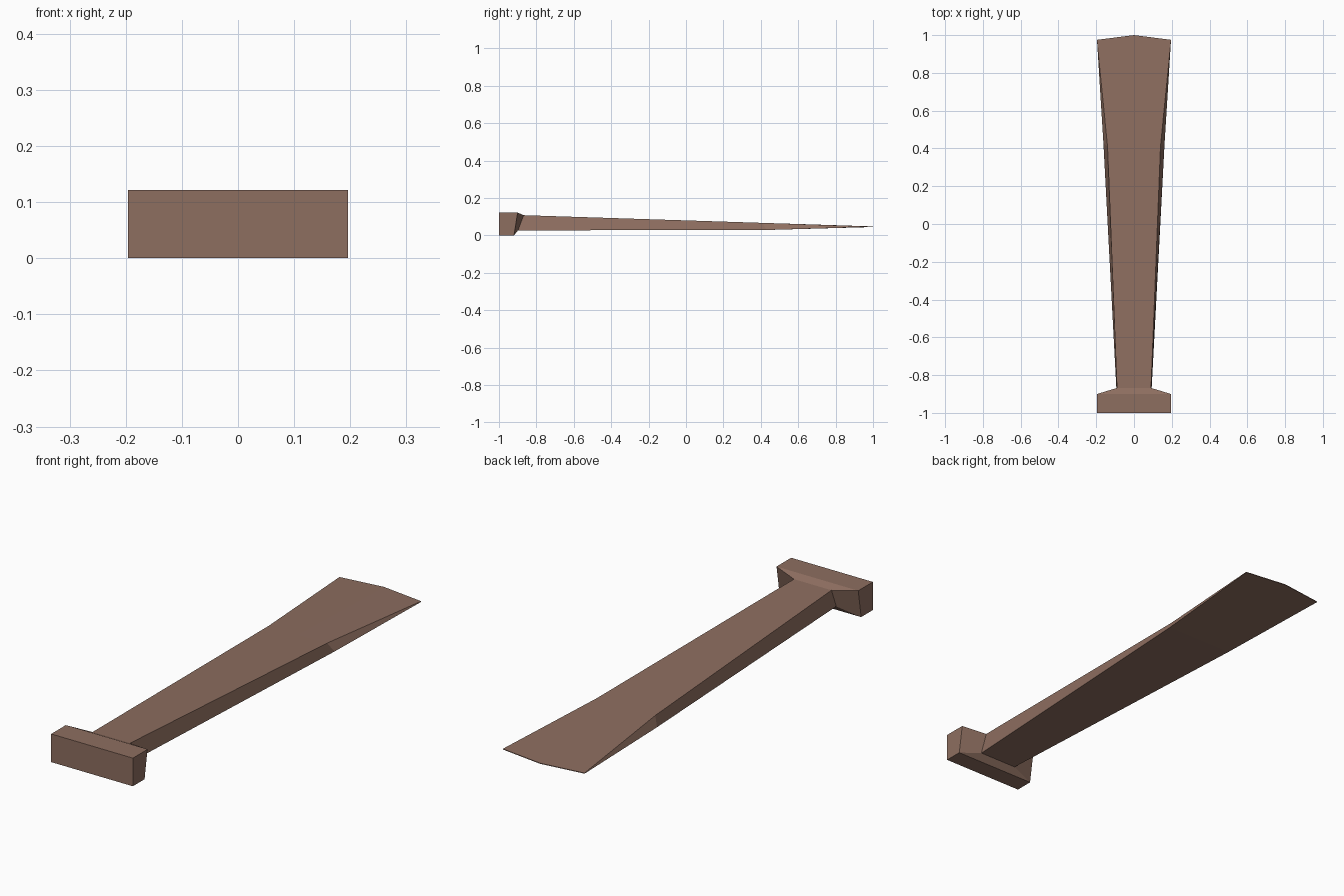
import bpy
import bmesh

cube = bpy.data.objects.get("Cube")
if cube:
    bpy.data.objects.remove(cube, do_unlink=True)

brown = bpy.data.materials.new("rusty_brown")
brown.use_nodes = True
brown.diffuse_color = (0.27, 0.157, 0.117, 1)
brown.node_tree.nodes["Principled BSDF"].inputs["Base Color"].default_value = brown.diffuse_color


def loft(name, sections):
    """Join six-point sections: (half width, y, z, centre y offset) for top and bottom."""
    bm = bmesh.new()
    rings = []
    for top, bottom in sections:
        ring = []
        for (w, y, z, bow), order in ((top, (-1, 0, 1)), (bottom, (1, 0, -1))):
            for s in order:
                ring.append(bm.verts.new((s * w, y + (bow if s == 0 else 0), z)))
        rings.append(ring)
    for a, b in zip(rings, rings[1:]):
        for i in range(6):
            j = (i + 1) % 6
            bm.faces.new((a[i], a[j], b[j], b[i]))
    # Close both ends with two quads each
    for r in (rings[0], rings[-1]):
        bm.faces.new((r[0], r[1], r[4], r[5]))
        bm.faces.new((r[1], r[2], r[3], r[4]))
    bmesh.ops.recalc_face_normals(bm, faces=bm.faces[:])
    mesh = bpy.data.meshes.new(name)
    bm.to_mesh(mesh)
    bm.free()
    mesh.materials.append(brown)
    obj = bpy.data.objects.new(name, mesh)
    bpy.context.collection.objects.link(obj)
    return obj


# Flat head, sloped neck, then a shank that flares into a thin bowed tip
loft("spike", [
    ((0.196, -1.0, 0.122, 0), (0.196, -1.0, 0.0, 0)),
    ((0.196, -0.90, 0.122, 0), (0.196, -0.92, 0.0, 0)),
    ((0.09, -0.868, 0.108, 0), (0.092, -0.898, 0.027, 0)),
    ((0.14, 0.41, 0.067, 0), (0.162, 0.43, 0.029, 0)),
    ((0.196, 0.975, 0.048, 0.025), (0.196, 0.975, 0.045, 0.025)),
])
